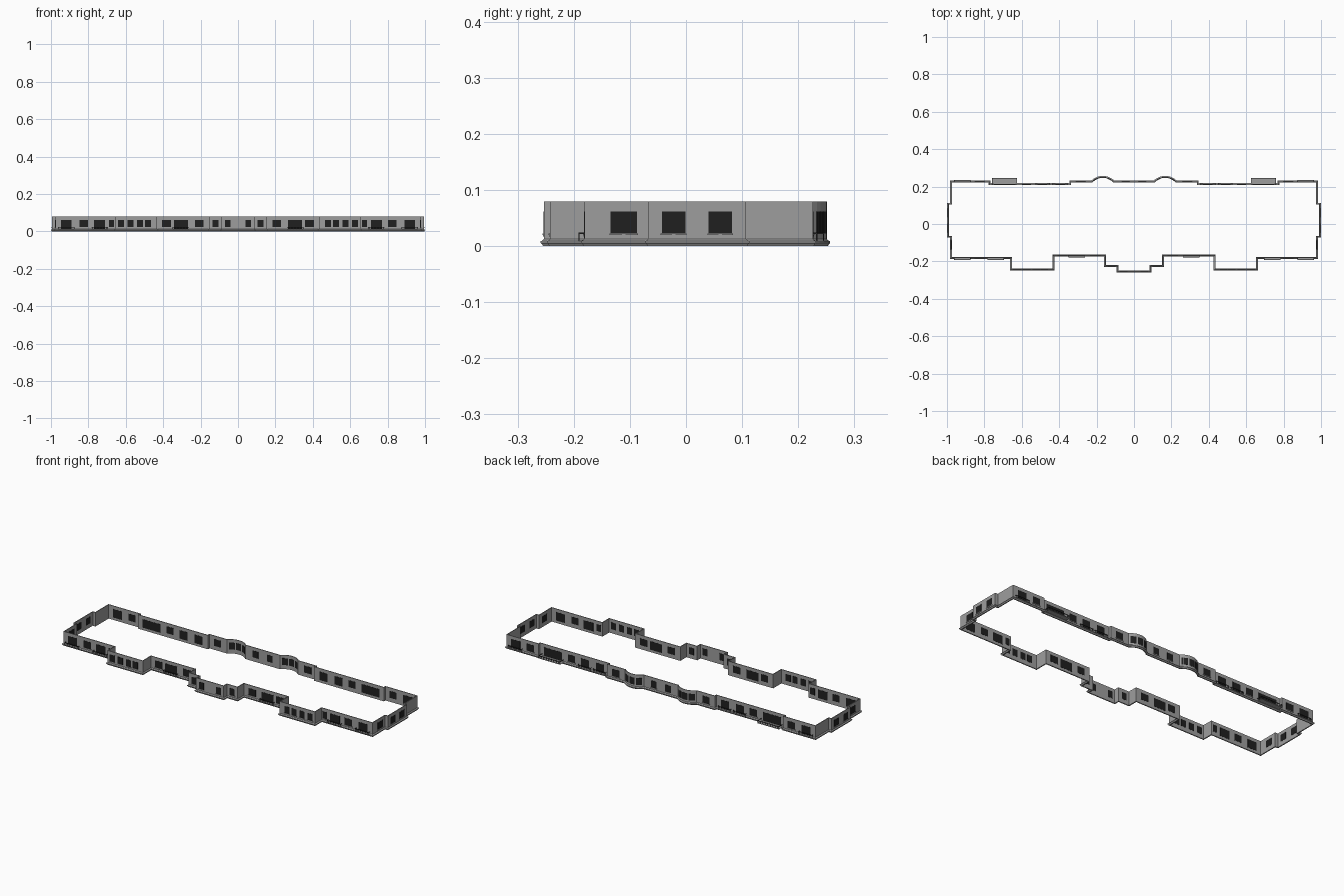
import bpy, bmesh, math
from mathutils import Vector, Matrix

if "Cube" in bpy.data.objects:
    bpy.data.objects.remove(bpy.data.objects["Cube"])


def material(name, v):
    m = bpy.data.materials.new(name)
    m.diffuse_color = (v, v, v, 1)
    m.use_nodes = True
    m.node_tree.nodes["Principled BSDF"].inputs["Base Color"].default_value = m.diffuse_color
    return m


STONE = material("grey stone", 0.34)
GLASS = material("dark glass", 0.014)
IRON = material("dark iron", 0.022)
TOP = 0.08
WALL = 0.004

# Right half of the floor plan, anticlockwise from the front middle
half = [(.087, -.253), (.087, -.224), (.155, -.224), (.155, -.168), (.432, -.168),
        (.432, -.242), (.656, -.242), (.656, -.181), (.977, -.181), (.977, -.067),
        (.994, -.067), (.994, .107), (.977, .107), (.977, .226), (.773, .226),
        (.773, .212), (.34, .212), (.34, .226)]
BOW_X, BOW_Y, BOW_R = .167, .169, .082      # bowed bay circle
for i in range(13):
    a = math.radians(46 - 92 * i / 12)
    half.append((BOW_X + BOW_R * math.sin(a), BOW_Y + BOW_R * math.cos(a)))
plan = [Vector(p) for p in half + [(-x, y) for x, y in reversed(half)]]


def offset(d):
    """Plan pushed outward by d with mitred corners."""
    out = []
    n = len(plan)
    for i, p in enumerate(plan):
        e1 = (p - plan[i - 1]).normalized()
        e2 = (plan[(i + 1) % n] - p).normalized()
        n1, n2 = Vector((e1.y, -e1.x)), Vector((e2.y, -e2.x))
        out.append(p + (n1 + n2) * d / (1 + n1.dot(n2)))
    return out


def finish(bm, name, mat):
    bmesh.ops.recalc_face_normals(bm, faces=bm.faces)
    me = bpy.data.meshes.new(name)
    bm.to_mesh(me)
    bm.free()
    ob = bpy.data.objects.new(name, me)
    me.materials.append(mat)
    bpy.context.collection.objects.link(ob)
    return ob


def sweep(name, profile, mat):
    """Sweep a closed (outward, height) profile round the plan."""
    bm = bmesh.new()
    rings = [[bm.verts.new((p.x, p.y, z)) for p in offset(d)] for d, z in profile]
    n = len(plan)
    for k, r in enumerate(rings):
        s = rings[k - 1]
        for i in range(n):
            j = (i + 1) % n
            bm.faces.new((s[i], s[j], r[j], r[i]))
    return finish(bm, name, mat)


# Wall ring and moulded string course at the foot
sweep("wall", [(0, 0), (0, TOP), (-WALL, TOP), (-WALL, 0)], STONE)
sweep("foot_moulding", [(0, .013), (.003, .010), (.006, .009), (.006, .006),
                        (.003, .003), (.002, 0), (-.001, 0)], STONE)

glass, sills, rails, slabs = (bmesh.new() for _ in range(4))


def box(bm, frame, u, v, z):
    """Box in a wall frame: u along the wall, v outward, z up (min, max pairs)."""
    c = [(a + b) / 2 for a, b in (u, v, z)]
    s = [b - a for a, b in (u, v, z)]
    bmesh.ops.create_cube(bm, size=1, matrix=frame @ Matrix.Translation(c) @ Matrix.Diagonal((*s, 1)))


def wall_frame(x, y, deg):
    # deg 0 faces the back, -90 faces right, 180 faces the front
    return Matrix.Translation((x, y, 0)) @ Matrix.Rotation(math.radians(deg), 4, 'Z')


def window(x, y, deg, w, z0=.023, sill=True):
    for s in (1, -1):
        f = wall_frame(s * x, y, s * deg)
        box(glass, f, (-w / 2, w / 2), (-WALL - .0008, .0008), (z0, .062))
        if sill:
            box(sills, f, (-w / 2 - .002, w / 2 + .002), (0, .003), (z0 - .003, z0))
            box(sills, f, (-.003, .003), (0, .002), (z0 - .006, z0 - .003))


def balcony(x, y, deg, w, depth):
    h = w / 2
    for s in (1, -1):
        f = wall_frame(s * x, y, s * deg)
        box(slabs, f, (-h, h), (0, depth), (.008, .011))
        box(rails, f, (-h, h), (depth - .002, depth), (.022, .0245))
        for e in (-1, 1):
            c = e * (h - .001)
            box(rails, f, (c - .001, c + .001), (0, depth), (.022, .0245))
            box(rails, f, (c - .001, c + .001), (depth - .002, depth), (.009, .023))
        n = round(w / .008)
        for i in range(1, n):
            u = -h + w * i / n
            box(rails, f, (u - .0006, u + .0006), (depth - .0015, depth - .0005), (.011, .023))


# Front windows
for x in (.48, .523, .575, .625):
    window(x, -.242, 180, .032)
for x, y, w in ((.054, -.253, .03), (.12, -.224, .03), (.207, -.168, .046),
                (.382, -.168, .046), (.676, -.181, .028), (.825, -.181, .046)):
    window(x, y, 180, w)
# Front doors with shallow balconies
for x, y, w in ((.305, -.168, .075), (.74, -.181, .06), (.918, -.181, .057)):
    window(x, y, 180, w, .014, False)
    balcony(x, y, 180, .088, .011)

# Side windows
window(.977, -.111, -90, .047)
window(.994, -.022, -90, .042)
window(.994, .061, -90, .042)

# Back windows, small balconies and deep balconies
for x, y, w in ((.045, .226, .036), (.285, .226, .046), (.825, .226, .046), (.575, .212, .046)):
    window(x, y, 0, w)
for x, y, w in ((.918, .226, .057), (.49, .212, .05), (.395, .212, .05)):
    window(x, y, 0, w, .014, False)
    balcony(x, y, 0, w + .03, .008)
window(.692, .212, 0, .115, .014, False)
balcony(.692, .212, 0, .135, .034)

# Windows following the bowed bays, as narrow strips
for c in (-28, 0, 28):
    for k in (-1, 0, 1):
        a = c + 7.67 * k
        r = BOW_R * math.cos(math.radians(3.83))
        window(BOW_X - r * math.sin(math.radians(a)), BOW_Y + r * math.cos(math.radians(a)), a, .0105, .023, False)

finish(glass, "window_panes", GLASS)
finish(sills, "window_sills", STONE)
finish(rails, "balcony_railings", IRON)
finish(slabs, "balcony_slabs", STONE)
